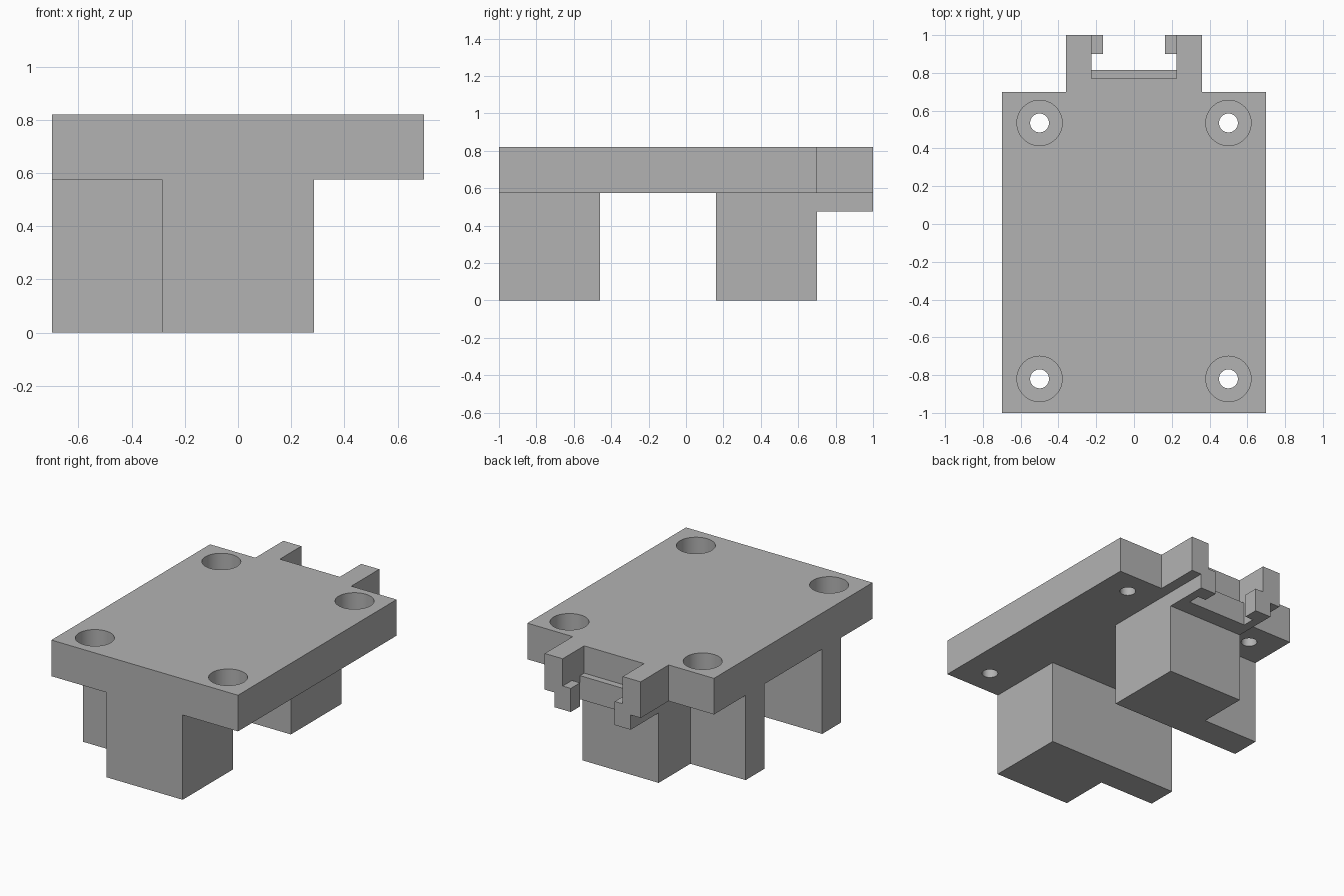
import bpy
import bmesh
import math
from mathutils import Matrix

cube = bpy.data.objects.get("Cube")
if cube:
    bpy.data.objects.remove(cube, do_unlink=True)

grey = bpy.data.materials.new("mid grey")
grey.use_nodes = True
grey.diffuse_color = (0.45, 0.45, 0.45, 1)
grey.node_tree.nodes["Principled BSDF"].inputs["Base Color"].default_value = (0.45, 0.45, 0.45, 1)


def finish(bm, name):
    bmesh.ops.recalc_face_normals(bm, faces=bm.faces[:])
    mesh = bpy.data.meshes.new(name)
    bm.to_mesh(mesh)
    bm.free()
    mesh.materials.append(grey)
    obj = bpy.data.objects.new(name, mesh)
    bpy.context.collection.objects.link(obj)
    return obj


def prism(bm, outline, z0, z1):
    """Extrude a closed xy outline from z0 up to z1."""
    face = bm.faces.new([bm.verts.new((x, y, z0)) for x, y in outline])
    top = bmesh.ops.extrude_face_region(bm, geom=[face])["geom"]
    verts = [v for v in top if isinstance(v, bmesh.types.BMVert)]
    bmesh.ops.translate(bm, verts=verts, vec=(0, 0, z1 - z0))


def box(bm, x0, x1, y0, y1, z0, z1):
    prism(bm, [(x0, y0), (x1, y0), (x1, y1), (x0, y1)], z0, z1)


def mirrored(half):
    """Complete a right-hand outline with its mirror image."""
    return half + [(-x, y) for x, y in reversed(half)]


UNDER, TOP, CLIP_BASE, LIP = 0.575, 0.82, 0.475, 0.635

# Top plate with two rear arms around a notch
bm = bmesh.new()
prism(bm, mirrored([(0.7, -1), (0.7, 0.7), (0.36, 0.7), (0.36, 1),
                    (0.225, 1), (0.225, 0.77)]), UNDER, TOP)
plate = finish(bm, "top_plate")


# Counterbored screw holes at the four corners
def drill(radius, z0, z1, name):
    bm = bmesh.new()
    for x in (-0.5, 0.5):
        for y in (-0.82, 0.535):
            bmesh.ops.create_cone(bm, cap_ends=True, segments=48, radius1=radius,
                                  radius2=radius, depth=z1 - z0,
                                  matrix=Matrix.Translation((x, y, (z0 + z1) / 2)))
    cutter = finish(bm, name)
    cutter.hide_render = True
    mod = plate.modifiers.new(name, "BOOLEAN")
    mod.operation = "DIFFERENCE"
    mod.solver = "EXACT"
    mod.object = cutter
    bpy.context.view_layer.objects.active = plate
    bpy.ops.object.modifier_apply(modifier=name)
    bpy.data.objects.remove(cutter, do_unlink=True)


drill(0.12, UNDER + 0.09, TOP + 0.1, "counterbore_cutter")
drill(0.05, UNDER - 0.1, TOP + 0.1, "screw_hole_cutter")

# Legs: a block with a side wing flush with its inner face
for name, outer, inner, step in (("front_leg", -1, -0.46, -0.66),
                                 ("rear_leg", 0.7, 0.16, 0.36)):
    bm = bmesh.new()
    prism(bm, [(0.285, outer), (0.285, inner), (-0.7, inner),
               (-0.7, step), (-0.285, step), (-0.285, outer)], 0, UNDER)
    finish(bm, name)

# Rear clip: slotted tray, raised ledge and two hooks
bm = bmesh.new()
prism(bm, mirrored([(0.285, 0.7), (0.285, 1), (0.165, 1), (0.165, 0.9),
                    (0.225, 0.9), (0.225, 0.815)]), CLIP_BASE, UNDER)
box(bm, -0.225, 0.225, 0.77, 0.815, UNDER, LIP)
for side in (-1, 1):
    box(bm, side * 0.165, side * 0.225, 0.9, 1, UNDER, LIP)
finish(bm, "rear_clip")

# Round the hole walls, keep every edge crisp
bpy.ops.object.select_all(action="DESELECT")
plate.select_set(True)
bpy.context.view_layer.objects.active = plate
bpy.ops.object.shade_smooth_by_angle(angle=math.radians(30))
